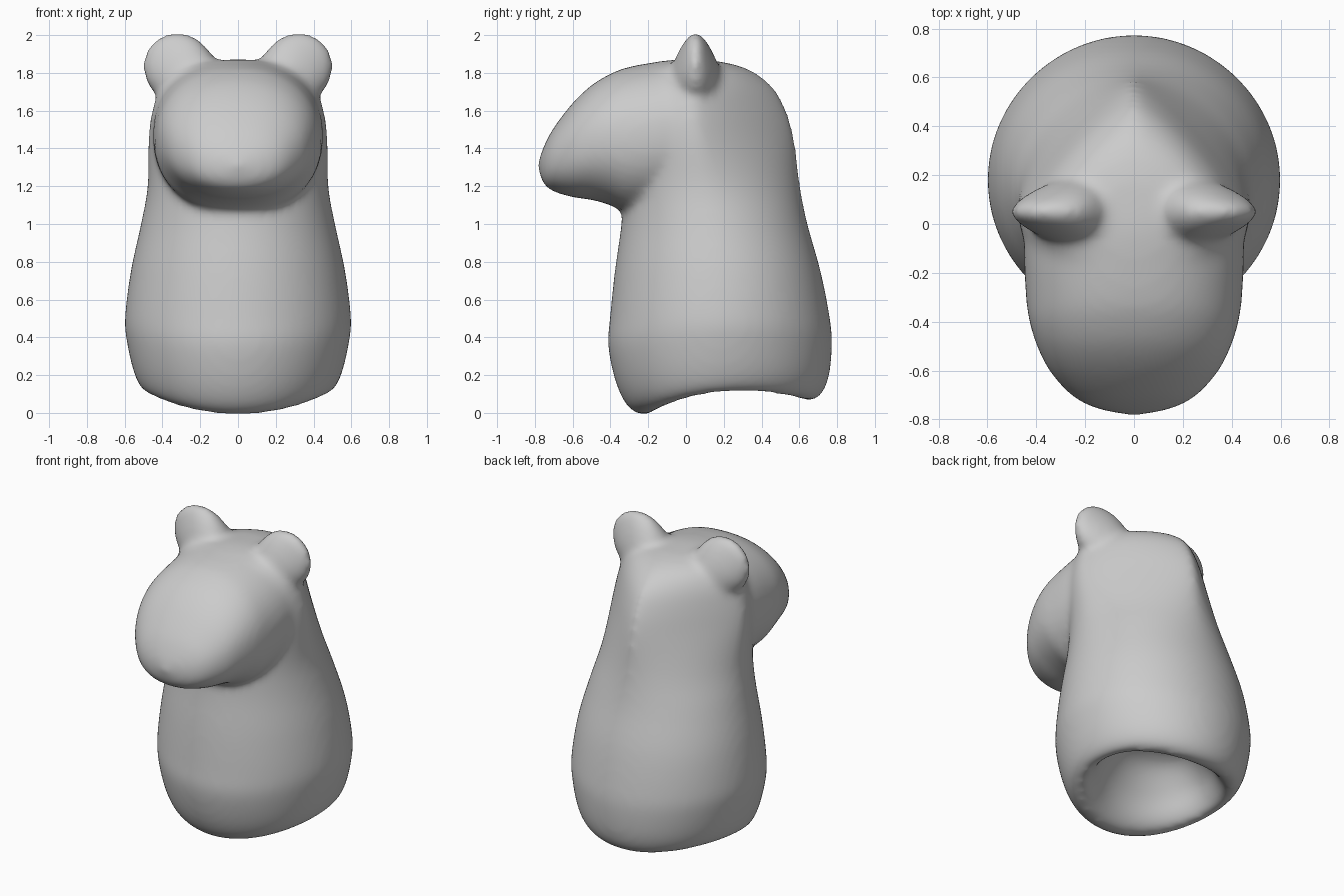
import bpy
import bmesh
from math import sin, cos, pi, copysign, sqrt
from mathutils import Vector

cube = bpy.data.objects.get("Cube")
if cube:
    bpy.data.objects.remove(cube)

SEGMENTS = 64


def smooth_path(rows, steps=4):
    """Catmull-Rom interpolation through rows of section values."""
    pts = [Vector(r) for r in rows]
    out = []
    for i in range(len(pts) - 1):
        a, b = pts[max(i - 1, 0)], pts[i]
        c, d = pts[i + 1], pts[min(i + 2, len(pts) - 1)]
        for k in range(steps):
            t = k / steps
            out.append(0.5 * (2 * b + (c - a) * t + (2 * a - 5 * b + 4 * c - d) * t * t
                              + (3 * b - a - 3 * c + d) * t ** 3))
    return out + [pts[-1]]


def loft(bm, rings):
    """Skin a list of point rings and cap both ends."""
    loops = [[bm.verts.new(p) for p in ring] for ring in rings]
    for lo, hi in zip(loops, loops[1:]):
        for i in range(len(lo)):
            j = (i + 1) % len(lo)
            bm.faces.new((lo[i], lo[j], hi[j], hi[i]))
    bm.faces.new(loops[0][::-1])
    bm.faces.new(loops[-1])


def circle(exponent=1.0, rear_exponent=None):
    """Unit superellipse; the rear half can be pinched separately."""
    for i in range(SEGMENTS):
        a = 2 * pi * i / SEGMENTS
        c, s = cos(a), sin(a)
        e = rear_exponent if rear_exponent and s > 0 else exponent
        yield copysign(abs(c) ** e, c), copysign(abs(s) ** e, s)


def body_ring(section):
    z, half, front, back, mid, lift, pinch = section
    return [(half * c, mid + s * (back - mid if s > 0 else mid - front),
             z + lift * (0.118 + 0.037 * s - 0.081 * s * s))
            for c, s in circle(1, 1 + pinch)]


def head_ring(section):
    y, low, high, half = section
    mid, tall = (low + high) / 2, (high - low) / 2
    return [(half * c, y, mid + tall * s) for c, s in circle(0.9)]


def ear_ring(section, side):
    along, wide, thick = section
    d = sqrt(0.5)
    return [(side * (0.318 + d * (along + wide * c)), 0.05 + thick * s,
             1.828 + d * (along - wide * c)) for c, s in circle()]


bm = bmesh.new()

# Body, from the hollow underside around the rim and up to the crown:
# height, half width, front y, back y, widest y, wavy rim amount, rear pinch
body = [
    (0.42, 0.06, 0.14, 0.26, 0.2, 0, 0),
    (0.36, 0.22, 0.02, 0.40, 0.2, 0.2, 0),
    (0.20, 0.34, -0.08, 0.51, 0.2, 0.6, 0),
    (0.05, 0.40, -0.14, 0.57, 0.2, 1, 0),
    (-0.008, 0.45, -0.21, 0.635, 0.19, 1, 0),
    (0.025, 0.51, -0.30, 0.71, 0.18, 0.9, 0),
    (0.15, 0.553, -0.368, 0.757, 0.18, 0.6, 0),
    (0.35, 0.588, -0.412, 0.773, 0.18, 0.2, 0),
    (0.50, 0.599, -0.403, 0.762, 0.18, 0, 0),
    (0.75, 0.568, -0.377, 0.713, 0.17, 0, 0),
    (1.00, 0.514, -0.342, 0.643, 0.14, 0, 0.05),
    (1.20, 0.479, -0.33, 0.604, 0.10, 0, 0.2),
    (1.45, 0.475, -0.33, 0.575, 0.06, 0, 0.5),
    (1.60, 0.455, -0.32, 0.533, 0.04, 0, 0.55),
    (1.72, 0.41, -0.30, 0.465, 0.04, 0, 0.5),
    (1.81, 0.32, -0.26, 0.35, 0.04, 0, 0.3),
    (1.855, 0.19, -0.16, 0.21, 0.03, 0, 0.1),
    (1.87, 0.05, -0.05, 0.06, 0.0, 0, 0),
]
loft(bm, [body_ring(s) for s in smooth_path(body)])

# Head and muzzle: y, underside, top, half width
head = [
    (-0.782, 1.29, 1.33, 0.03),
    (-0.753, 1.212, 1.41, 0.16),
    (-0.70, 1.172, 1.51, 0.258),
    (-0.60, 1.142, 1.64, 0.347),
    (-0.50, 1.128, 1.735, 0.397),
    (-0.40, 1.10, 1.795, 0.428),
    (-0.30, 1.06, 1.832, 0.442),
    (-0.10, 1.08, 1.866, 0.45),
    (0.04, 1.15, 1.87, 0.43),
    (0.18, 1.20, 1.84, 0.33),
    (0.28, 1.30, 1.77, 0.18),
]
loft(bm, [head_ring(s) for s in smooth_path(head)])

# Ears, thick at the head and pinched at the outer rim, mirrored:
# distance outward, half width, half thickness
ear = [
    (-0.18, 0.13, 0.13),
    (-0.10, 0.172, 0.138),
    (-0.03, 0.183, 0.125),
    (0.04, 0.18, 0.10),
    (0.10, 0.155, 0.072),
    (0.15, 0.112, 0.046),
    (0.185, 0.05, 0.024),
]
for side in (-1, 1):
    loft(bm, [ear_ring(s, side) for s in smooth_path(ear)])

bmesh.ops.recalc_face_normals(bm, faces=bm.faces[:])
mesh = bpy.data.meshes.new("animal_figure")
bm.to_mesh(mesh)
bm.free()
figure = bpy.data.objects.new("animal_figure", mesh)
bpy.context.collection.objects.link(figure)

# Fuse the parts into one skin and soften the joins
remesh = figure.modifiers.new("fuse", 'REMESH')
remesh.mode = 'VOXEL'
remesh.voxel_size = 0.02
remesh.use_smooth_shade = True
soften = figure.modifiers.new("soften", 'SMOOTH')
soften.factor = 0.5
soften.iterations = 16
